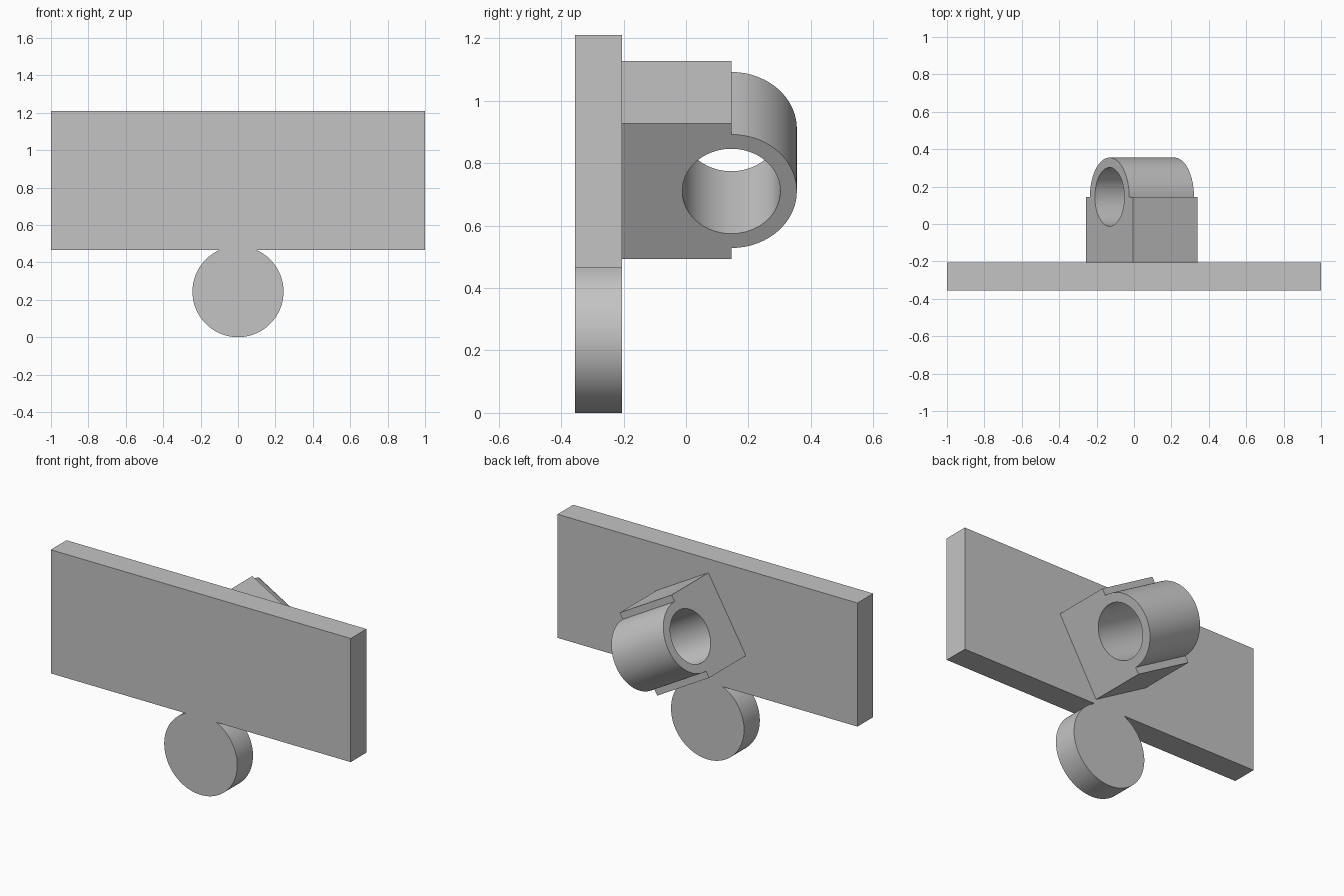
import bpy, bmesh
from math import cos, sin, pi, radians, acos
from mathutils import Matrix, Vector

cube = bpy.data.objects.get("Cube")
if cube:
    bpy.data.objects.remove(cube, do_unlink=True)

grey = bpy.data.materials.new("plain grey")
grey.use_nodes = True
grey.diffuse_color = (0.55, 0.55, 0.55, 1)
grey.node_tree.nodes["Principled BSDF"].inputs["Base Color"].default_value = grey.diffuse_color


def arc(cx, cy, r, start, end, steps):
    angles = [start + (end - start) * i / steps for i in range(steps + 1)]
    return [(cx + r * cos(a), cy + r * sin(a)) for a in angles]


def extrude(name, profile, depth, axes, origin):
    """Extrude a flat profile both ways along the third axis."""
    bm = bmesh.new()
    face = bm.faces.new([bm.verts.new((x, y, -depth / 2)) for x, y in profile])
    top = bmesh.ops.extrude_face_region(bm, geom=[face])
    moved = [g for g in top["geom"] if isinstance(g, bmesh.types.BMVert)]
    bmesh.ops.translate(bm, verts=moved, vec=(0, 0, depth))
    bmesh.ops.recalc_face_normals(bm, faces=bm.faces)
    mesh = bpy.data.meshes.new(name)
    bm.to_mesh(mesh)
    bm.free()
    mesh.materials.append(grey)
    obj = bpy.data.objects.new(name, mesh)
    bpy.context.collection.objects.link(obj)
    rotation = Matrix([Vector(a) for a in axes]).transposed().to_4x4()
    obj.matrix_world = Matrix.Translation(origin) @ rotation
    return obj


def select(obj):
    bpy.ops.object.select_all(action="DESELECT")
    obj.select_set(True)
    bpy.context.view_layer.objects.active = obj


# Flat plate with a round tab merging into its lower edge
r, low, high = 0.2435, 0.465, 1.21
gap = acos((low - r) / r)
tab = arc(0, r, r, pi / 2 + gap, 2.5 * pi - gap, 80)
plate = extrude("plate_with_round_tab",
                [(-1, low)] + tab + [(1, low), (1, high), (-1, high)],
                0.15, [(1, 0, 0), (0, 0, 1), (0, -1, 0)], (0, -0.28, 0))

# Tilted bracket: block with a narrower rounded end
tilt = radians(30)
axes = [(0, 1, 0), (sin(tilt), 0, cos(tilt)), (cos(tilt), 0, -sin(tilt))]
centre = (0.0425, 0, 0.81)
back, hub = -0.205, 0.145
profile = [(back, -0.25), (hub, -0.25)]
profile += arc(hub, 0, 0.21, -pi / 2, pi / 2, 48)
profile += [(hub, 0.25), (back, 0.25)]
bracket = extrude("tilted_bracket", profile, 0.4, axes, centre)

# Through bore
bore = extrude("bore_cutter", arc(hub, 0, 0.157, 0, 2 * pi, 80)[:-1], 0.6, axes, centre)
bore.hide_render = True
cut = bracket.modifiers.new("bore", "BOOLEAN")
cut.operation = "DIFFERENCE"
cut.solver = "EXACT"
cut.object = bore
select(bracket)
bpy.ops.object.modifier_apply(modifier=cut.name)
bpy.data.objects.remove(bore, do_unlink=True)

for obj in (plate, bracket):
    select(obj)
    bpy.ops.object.shade_smooth_by_angle(angle=radians(30))
